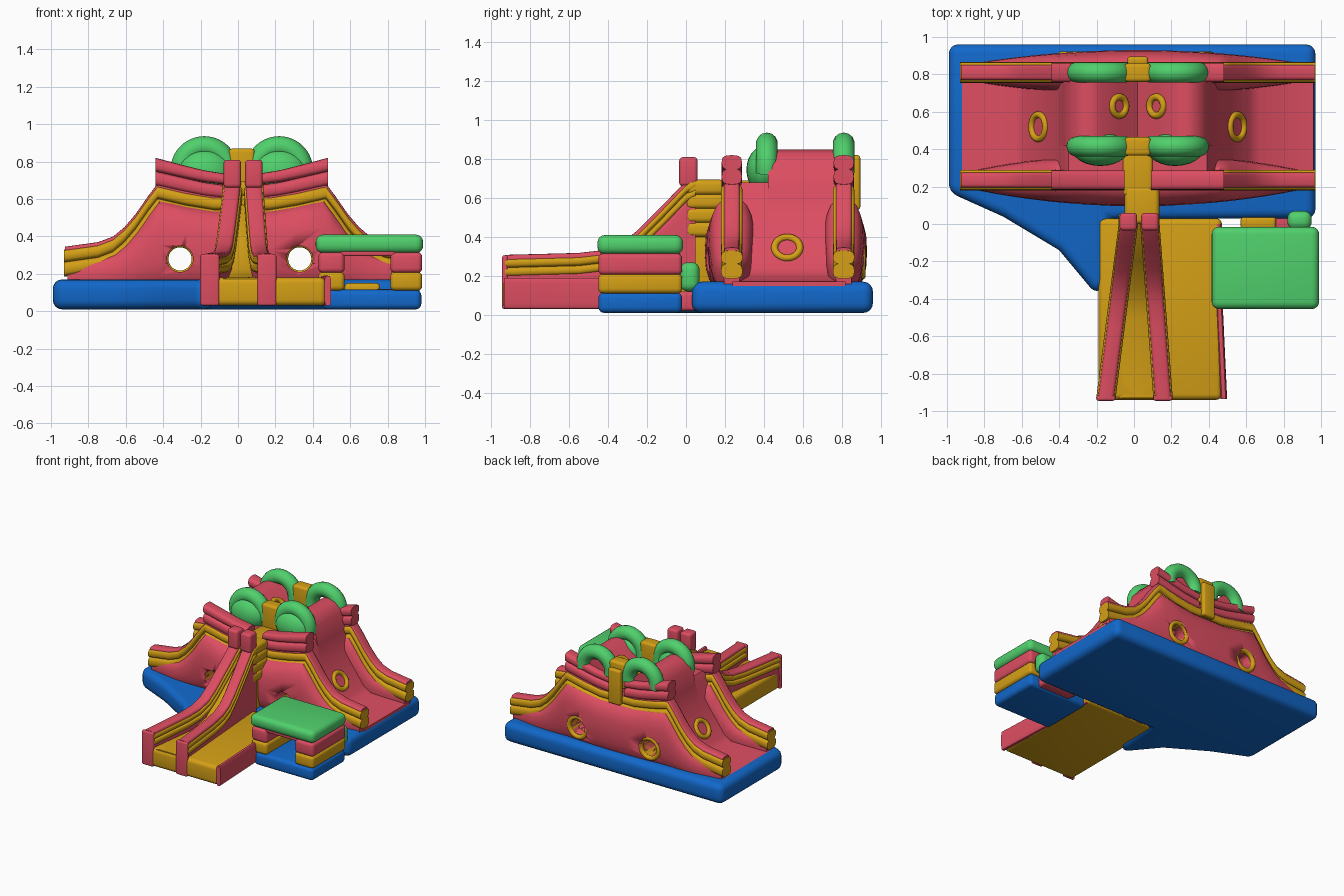
import bpy, bmesh, math
from mathutils import Matrix

if "Cube" in bpy.data.objects:
    bpy.data.objects.remove(bpy.data.objects["Cube"])

def material(name, col):
    m = bpy.data.materials.new(name)
    m.diffuse_color = (*col, 1)
    m.use_nodes = True
    m.node_tree.nodes["Principled BSDF"].inputs["Base Color"].default_value = m.diffuse_color
    return m

RED = material("red vinyl", (0.72, 0.075, 0.12))
YEL = material("yellow vinyl", (0.66, 0.35, 0.008))
GRN = material("green vinyl", (0.08, 0.63, 0.15))
BLU = material("blue vinyl", (0.006, 0.14, 0.6))
CX = 0.02   # mirror line of the hill, walls and arches

def finish(bm, name, mat, bevel=0, angle=45):
    bmesh.ops.recalc_face_normals(bm, faces=bm.faces)
    me = bpy.data.meshes.new(name)
    bm.to_mesh(me)
    bm.free()
    ob = bpy.data.objects.new(name, me)
    bpy.context.collection.objects.link(ob)
    me.materials.append(mat)
    bpy.context.view_layer.objects.active = ob
    ob.select_set(True)
    if bevel:
        b = ob.modifiers.new("round", 'BEVEL')
        b.width, b.segments, b.limit_method = bevel, 4, 'ANGLE'
        bpy.ops.object.modifier_apply(modifier="round")
    bpy.ops.object.shade_smooth_by_angle(angle=math.radians(angle))
    ob.select_set(False)
    return ob

def box(name, x0, x1, y0, y1, z0, z1, mat, bevel=0.02):
    bm = bmesh.new()
    bmesh.ops.create_cube(bm, size=1)
    bmesh.ops.scale(bm, vec=(x1 - x0, y1 - y0, z1 - z0), verts=bm.verts)
    bmesh.ops.translate(bm, vec=((x0 + x1) / 2, (y0 + y1) / 2, (z0 + z1) / 2), verts=bm.verts)
    return finish(bm, name, mat, bevel)

def prism(name, pts, vec, mat, bevel=0, angle=45):
    bm = bmesh.new()
    f = bm.faces.new([bm.verts.new(p) for p in pts])
    r = bmesh.ops.extrude_face_region(bm, geom=[f])
    bmesh.ops.translate(bm, vec=vec, verts=[v for v in r["geom"] if isinstance(v, bmesh.types.BMVert)])
    return finish(bm, name, mat, bevel, angle)

def skin(bm, rings, closed=False):
    n = len(rings[0])
    vs = [[bm.verts.new(p) for p in r] for r in rings]
    for a, b in zip(vs, vs[1:] + ([vs[0]] if closed else [])):
        for i in range(n):
            bm.faces.new((a[i], a[(i + 1) % n], b[(i + 1) % n], b[i]))
    if not closed:
        bm.faces.new(vs[0])
        bm.faces.new(vs[-1])

def sweep(name, secs, mat, along_x=True, e=4.0, n=20):
    """Loft rounded sections (x, y, z0, z1, half width)."""
    rings = []
    for x, y, z0, z1, w in secs:
        ring = []
        for i in range(n):
            t = 2 * math.pi * i / n
            c, s = math.cos(t), math.sin(t)
            c = math.copysign(abs(c) ** (2 / e), c) * w
            s = math.copysign(abs(s) ** (2 / e), s) * (z1 - z0) / 2
            ring.append((x, y + c, (z0 + z1) / 2 + s) if along_x else (x + c, y, (z0 + z1) / 2 + s))
        rings.append(ring)
    bm = bmesh.new()
    skin(bm, rings)
    return finish(bm, name, mat)

def torus(name, loc, R, r, mat, rot, a0=0, a1=2 * math.pi, n=32):
    closed = a1 - a0 > 6.28
    rings = []
    for i in range(n if closed else n + 1):
        a = a0 + (a1 - a0) * i / n
        rings.append([((R + r * math.cos(b)) * math.cos(a), (R + r * math.cos(b)) * math.sin(a), r * math.sin(b))
                      for b in [2 * math.pi * k / 14 for k in range(14)]])
    bm = bmesh.new()
    skin(bm, rings, closed)
    bm.transform(Matrix.Translation(loc) @ Matrix.Rotation(rot[0], 4, rot[1]))
    return finish(bm, name, mat)

def tube(name, x, y0, y1, z, r, mat, caps):
    bm = bmesh.new()
    bmesh.ops.create_cone(bm, cap_ends=caps, segments=32, radius1=r, radius2=r, depth=y1 - y0)
    bm.transform(Matrix.Translation((x, (y0 + y1) / 2, z)) @ Matrix.Rotation(math.pi / 2, 4, 'X'))
    return finish(bm, name, mat)

def mirrored(half):
    return [(-u, z) for u, z in reversed(half) if u > 0] + half

# Blue base
outline = [(-0.99, 0.96), (0.97, 0.96), (0.97, 0.03), (-0.13, 0.03), (-0.13, -0.3),
           (-0.2, -0.38), (-0.4, -0.14), (-0.7, 0.04), (-0.99, 0.17)]
prism("base_mattress", [(x, y, 0.01) for x, y in outline], (0, 0, 0.16), BLU, 0.05)

# Hill with a dip in the middle and a slide on each side
hill = [(0, 0.66), (0.1, 0.74), (0.2, 0.83), (0.26, 0.85), (0.32, 0.83), (0.37, 0.77), (0.4, 0.63),
        (0.43, 0.49), (0.53, 0.345), (0.6, 0.24), (0.65, 0.2), (0.94, 0.17)]
cut_list = []
for nm, y0, y1, top in (("hill", 0.42, 0.82, 1), ("entry_platform", 0.24, 0.42, 0.68)):
    pr = [(CX + u, y0, min(z, top)) for u, z in mirrored(hill)]
    pr += [(CX + 0.94, y0, 0.1), (CX - 0.94, y0, 0.1)]
    cut_list.append(prism(nm, pr, (0, y1 - y0, 0), RED))

# Stepped walls at front and back
rail = [(0, 0.62), (0.15, 0.62), (0.3, 0.645), (0.45, 0.68), (0.5, 0.615), (0.57, 0.515), (0.63, 0.445),
        (0.69, 0.395), (0.77, 0.365), (0.95, 0.34)]
upper = [(0.07, 0.61), (0.2, 0.625), (0.3, 0.645), (0.46, 0.68)]
for side, y, bulge in (("front", 0.235, 0.1), ("back", 0.81, 0.08)):
    path = mirrored(rail)
    cut_list.append(sweep(side + "_wall_panel", [
        (CX + u * 0.98, y, 0.11, z - 0.08, 0.04 + bulge * (1 - (u / 0.95) ** 2)) for u, z in path], RED, e=2.5))
    for i, (a, b) in enumerate(((0.08, 0.01), (0.155, 0.075))):
        sweep(f"{side}_wall_yellow_tube_{i}", [(CX + u, y, z - a, z - b, 0.055) for u, z in path], YEL, e=3)
    sweep(side + "_wall_red_cap", [(CX + u * 0.995, y, z - 0.06, z + 0.005, 0.04) for u, z in path], RED)
    for s in (-1, 1):
        for i, (a, b) in enumerate(((-0.01, 0.07), (0.065, 0.14))):
            sweep(f"{side}_upper_tube_{i}_{s}", [
                (CX + s * u, y, z + a, z + b * (0.85 + 0.15 * u / 0.46), 0.052) for u, z in upper], RED, e=3)

# Crawl tunnels right through the hill
for s in (-1, 1):
    x = CX - 0.01 + s * 0.32
    cutter = tube("tunnel_cutter", x, -0.1, 1.1, 0.28, 0.07, RED, True)
    cutter.hide_render = True
    for ob in cut_list:
        m = ob.modifiers.new("hole", 'BOOLEAN')
        m.operation, m.object, m.solver = 'DIFFERENCE', cutter, 'EXACT'
        bpy.context.view_layer.objects.active = ob
        bpy.ops.object.modifier_apply(modifier="hole")
    bpy.data.objects.remove(cutter)
    tube("tunnel_lining", x, 0.125, 0.9, 0.28, 0.07, YEL, False)
    torus("tunnel_back_ring", (x, 0.905, 0.28), 0.08, 0.018, YEL, (math.pi / 2, 'X'))
    # Rings on the hill
    torus("hump_ring", (CX + s * 0.1, 0.63, 0.745), 0.05, 0.018, YEL, (-s * math.radians(42), 'Y'))
    torus("slope_ring", (CX + s * 0.53, 0.52, 0.345), 0.065, 0.018, YEL, (s * math.radians(55), 'Y'))
    # Green arches
    for nm, y in (("front_arch", 0.415), ("back_arch", 0.81)):
        torus(nm, (CX + s * 0.2, y, 0.755), 0.125, 0.056, GRN, (math.pi / 2, 'X'), -0.2, math.pi + 0.2)
    bm = bmesh.new()
    bmesh.ops.create_uvsphere(bm, u_segments=24, v_segments=12, radius=1)
    bm.transform(Matrix.Translation((CX + s * 0.2, 0.4, 0.745)) @ Matrix.Diagonal((0.15, 0.09, 0.12, 1)))
    finish(bm, "arch_infill", GRN)

# Yellow links between the arches
for nm, y in (("front_link", 0.415), ("back_link", 0.81)):
    box(nm, CX - 0.07, CX + 0.07, y - 0.05, y + 0.05, 0.66, 0.87, YEL)
box("back_strap", CX - 0.055, CX + 0.055, 0.85, 0.895, 0.54, 0.82, YEL, 0.015)
box("entry_step", CX - 0.08, CX + 0.08, 0.15, 0.38, 0.6, 0.69, YEL)

# Front slide: pad, lane and tower
box("landing_pad", -0.19, 0.47, -0.94, 0.03, 0.03, 0.18, YEL, 0.03)
sweep("pad_red_edge", [(0.48, -0.935, 0.03, 0.19, 0.018), (0.455, -0.4, 0.03, 0.19, 0.018),
                       (0.45, 0.0, 0.03, 0.18, 0.018)], RED, False)
lane = [(-0.93, 0.18, 0.11), (-0.5, 0.185, 0.09), (-0.36, 0.23, 0.08), (-0.2, 0.37, 0.06),
        (0, 0.57, 0.045), (0.2, 0.64, 0.045)]
sweep("slide_lane", [(CX, y, 0.04, z, w) for y, z, w in lane], YEL, False, 8)
for i in range(4):
    box(f"tower_tube_{i}", -0.05, 0.135, 0.0, 0.2, 0.4 + i * 0.072, 0.478 + i * 0.072, YEL, 0.025)
box("tower_core", -0.03, 0.11, -0.02, 0.2, 0.12, 0.42, YEL)

# Slide side walls
top = [(0.05, 0.71), (0, 0.68), (-0.12, 0.555), (-0.25, 0.425), (-0.33, 0.36), (-0.42, 0.325), (-0.55, 0.31), (-0.93, 0.3)]
for nm, xa, xb in (("left", -0.03, -0.15), ("right", 0.085, 0.155)):
    p = [(xa + (xb - xa) * max(0, -y) / 0.93, y, z) for y, z in top]
    sweep(nm + "_slide_core", [(x, y, 0.035, z - 0.08, 0.045) for x, y, z in p], RED, False, 6)
    for i, (a, b) in enumerate(((0.06, 0.01), (0.105, 0.055))):
        sweep(f"{nm}_slide_yellow_tube_{i}", [(x, y, z - a, z - b, 0.052) for x, y, z in p], YEL, False, 3)
    sweep(nm + "_slide_red_cap", [(x, y, z - 0.06, z + 0.008, 0.043) for x, y, z in p], RED, False)
    box(nm + "_slide_foot", xb - 0.052, xb + 0.05, -0.945, -0.915, 0.03, 0.305, RED, 0.012)
    box(nm + "_slide_post", xa - 0.047, xa + 0.047, -0.035, 0.06, 0.66, 0.81, RED)

# Little house
box("house_base", 0.45, 0.98, -0.45, -0.02, 0.01, 0.115, BLU, 0.03)
for nm, x0, x1 in (("left", 0.43, 0.57), ("right", 0.815, 0.985)):
    box(nm + "_house_lower_wall", x0, x1, -0.45, -0.02, 0.11, 0.21, YEL, 0.025)
    box(nm + "_house_upper_wall", x0, x1, -0.45, -0.02, 0.205, 0.315, RED, 0.025)
box("house_lintel", 0.55, 0.84, -0.44, -0.03, 0.295, 0.33, RED, 0.01)
box("house_roof", 0.415, 0.99, -0.455, -0.015, 0.31, 0.41, GRN, 0.04)
box("house_step", 0.57, 0.76, -0.03, 0.04, 0.04, 0.15, YEL)
box("house_bumper", 0.82, 0.95, -0.03, 0.07, 0.12, 0.27, GRN, 0.04)
box("house_connector", 0.6, 0.9, -0.04, 0.05, 0.02, 0.12, RED)
